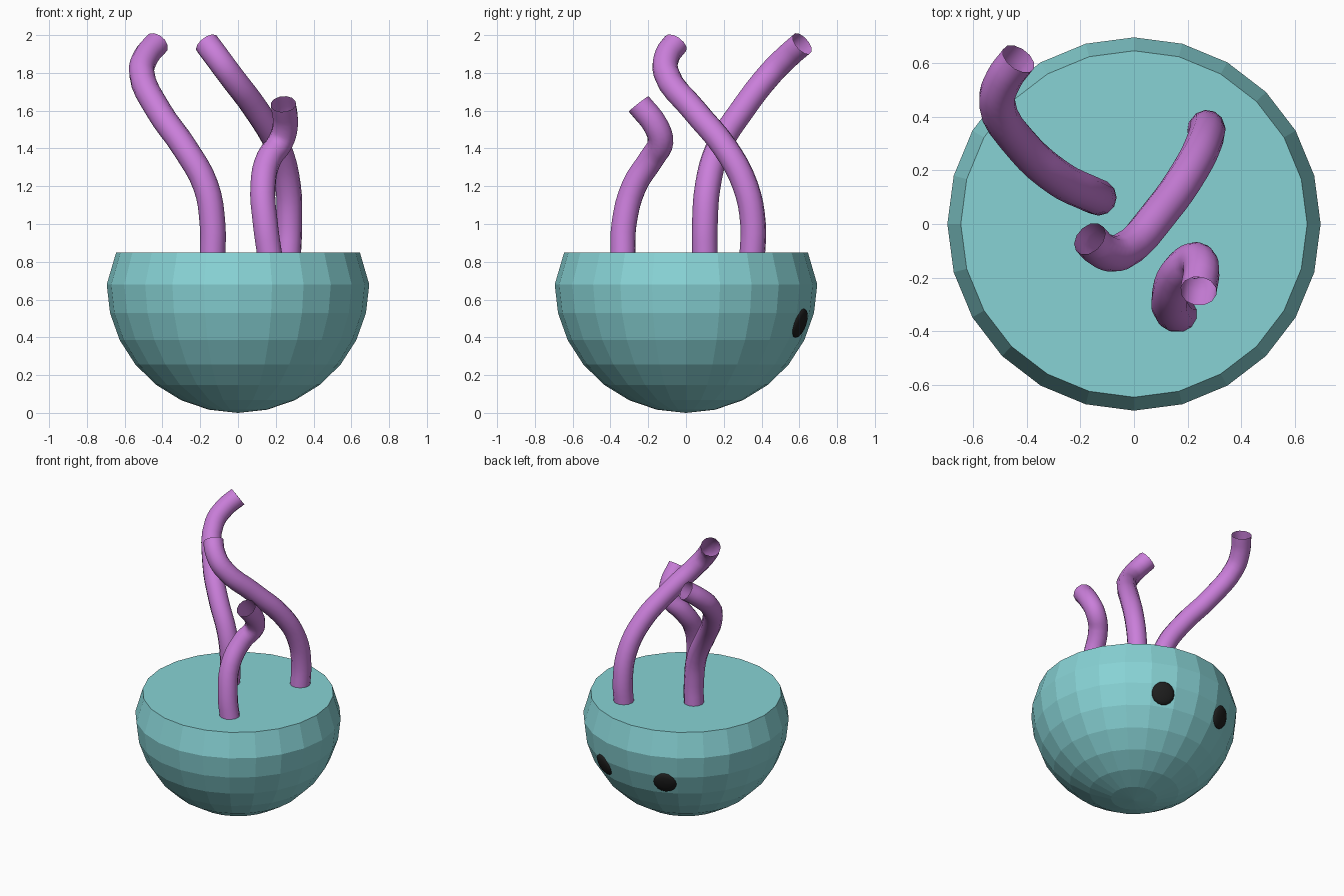
import bpy, bmesh, math
from mathutils import Vector

if "Cube" in bpy.data.objects:
    bpy.data.objects.remove(bpy.data.objects["Cube"])


def material(name, color):
    m = bpy.data.materials.new(name)
    m.diffuse_color = (*color, 1)
    m.use_nodes = True
    m.node_tree.nodes["Principled BSDF"].inputs["Base Color"].default_value = m.diffuse_color
    return m


TEAL = material("teal", (0.245, 0.65, 0.665))
PINK = material("orchid_pink", (0.59, 0.21, 0.70))
BLACK = material("black", (0.013, 0.013, 0.013))


def mesh_object(name, bm, mat):
    bmesh.ops.recalc_face_normals(bm, faces=bm.faces)
    me = bpy.data.meshes.new(name)
    bm.to_mesh(me)
    bm.free()
    me.materials.append(mat)
    ob = bpy.data.objects.new(name, me)
    bpy.context.collection.objects.link(ob)
    return ob


# Faceted bowl body: lower half of a sphere, tapered rim, flat lid
SIDES = 24
profile = [(0.645, 0.85)]
for k in range(7):
    a = k * math.pi / 14
    profile.append((0.695 * math.cos(a), 0.68 - 0.68 * math.sin(a)))
bm = bmesh.new()
rings = [[bm.verts.new((r * math.cos(2 * math.pi * i / SIDES),
                        r * math.sin(2 * math.pi * i / SIDES), z))
          for i in range(SIDES)] for r, z in profile]
tip = bm.verts.new((0, 0, 0))
for i in range(SIDES):
    j = (i + 1) % SIDES
    for up, low in zip(rings, rings[1:]):
        bm.faces.new((up[i], low[i], low[j], up[j]))
    bm.faces.new((rings[-1][i], tip, rings[-1][j]))
bm.faces.new(rings[0])
mesh_object("bowl_body", bm, TEAL)


# Eyes: flattened balls set into the back of the bowl
for side, label in ((1, "right"), (-1, "left")):
    bm = bmesh.new()
    bmesh.ops.create_uvsphere(bm, u_segments=16, v_segments=8, radius=0.081)
    bmesh.ops.scale(bm, vec=(1, 1, 0.3), verts=bm.verts)
    eye = mesh_object(label + "_eye", bm, BLACK)
    az = math.radians(22.5)
    normal = Vector((side * math.sin(az), math.cos(az), -0.33))
    eye.rotation_euler = normal.to_track_quat('Z', 'Y').to_euler()
    eye.location = (side * 0.65 * math.sin(az), 0.65 * math.cos(az), 0.475)
    eye.data.shade_smooth()


# Tentacles: open-ended round tubes along smooth curves
def tentacle(name, points):
    cu = bpy.data.curves.new(name + "_path", 'CURVE')
    cu.dimensions = '3D'
    cu.bevel_depth = 0.068
    cu.bevel_resolution = 4
    cu.resolution_u = 4
    cu.use_fill_caps = False
    sp = cu.splines.new('BEZIER')
    sp.bezier_points.add(len(points) - 1)
    for bp, p in zip(sp.bezier_points, points):
        bp.co = p
        bp.handle_left_type = bp.handle_right_type = 'AUTO'
    cu.materials.append(PINK)
    ob = bpy.data.objects.new(name, cu)
    bpy.context.collection.objects.link(ob)
    bpy.ops.object.select_all(action='DESELECT')
    ob.select_set(True)
    bpy.context.view_layer.objects.active = ob
    bpy.ops.object.convert(target='MESH')
    bpy.ops.object.shade_smooth()


tentacle("left_tentacle", [
    (-0.135, 0.10, 0.82), (-0.135, 0.10, 1.0), (-0.17, 0.115, 1.2),
    (-0.28, 0.17, 1.4), (-0.42, 0.295, 1.6), (-0.51, 0.45, 1.8),
    (-0.485, 0.54, 1.89), (-0.43, 0.615, 1.955)])
tentacle("back_tentacle", [
    (0.265, 0.35, 0.82), (0.272, 0.355, 1.0), (0.265, 0.315, 1.2),
    (0.215, 0.21, 1.4), (0.10, 0.045, 1.6), (-0.05, -0.105, 1.8),
    (-0.12, -0.098, 1.895), (-0.165, -0.055, 1.955)])
tentacle("front_tentacle", [
    (0.17, -0.335, 0.82), (0.145, -0.328, 1.0), (0.132, -0.275, 1.2),
    (0.165, -0.18, 1.35), (0.225, -0.135, 1.435), (0.25, -0.16, 1.52),
    (0.24, -0.25, 1.635)])
